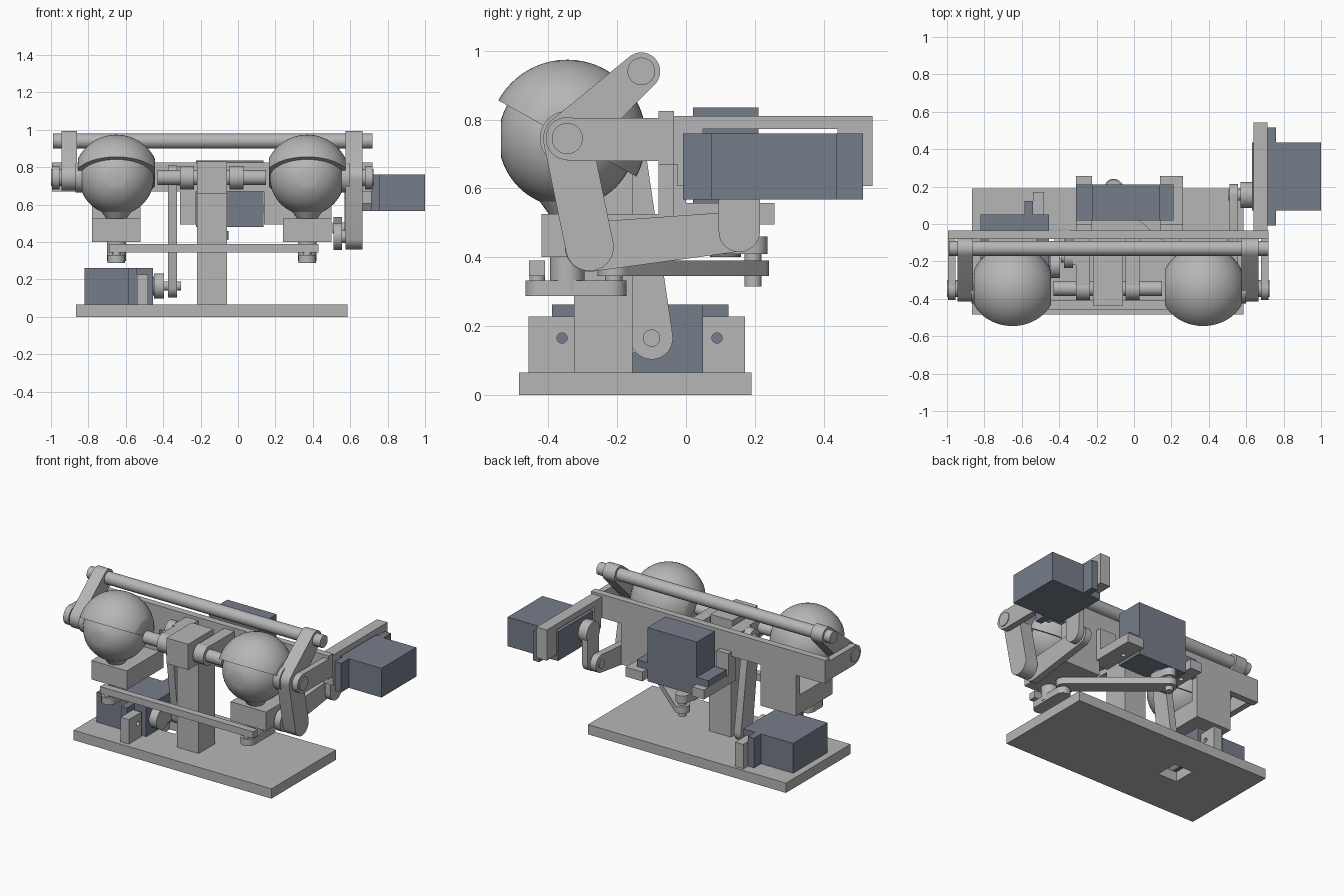
import bpy, bmesh, math
from mathutils import Vector

cube = bpy.data.objects.get("Cube")
if cube:
    bpy.data.objects.remove(cube)


def material(name, rgb):
    m = bpy.data.materials.new(name)
    m.use_nodes = True
    m.diffuse_color = (*rgb, 1)
    m.node_tree.nodes["Principled BSDF"].inputs["Base Color"].default_value = (*rgb, 1)
    return m


GRAY = material("light gray", (0.47, 0.47, 0.47))
BLUE = material("slate blue", (0.18, 0.205, 0.255))


def finish(name, bm, mat, smooth=False):
    bmesh.ops.recalc_face_normals(bm, faces=bm.faces[:])
    mesh = bpy.data.meshes.new(name)
    bm.to_mesh(mesh)
    bm.free()
    mesh.materials.append(mat)
    ob = bpy.data.objects.new(name, mesh)
    bpy.context.collection.objects.link(ob)
    if smooth:
        bpy.ops.object.select_all(action="DESELECT")
        ob.select_set(True)
        bpy.context.view_layer.objects.active = ob
        bpy.ops.object.shade_smooth_by_angle(angle=math.radians(35))
    return ob


def box(name, x, y, z, mat=GRAY):
    bm = bmesh.new()
    bmesh.ops.create_cube(bm, size=1)
    for v in bm.verts:
        v.co = [(a + b) / 2 + c * (b - a) for (a, b), c in zip((x, y, z), v.co)]
    return finish(name, bm, mat)


def link(name, axis, p, q, r, span, r2=None, mat=GRAY, steps=20):
    """Bar with round ends p and q, extruded along an axis; a plain disc if p equals q."""
    p, q, r2 = Vector(p), Vector(q), r2 or r
    d = q - p
    a = math.atan2(d.y, d.x)
    pts = []
    for c, rad, start in ((q, r2, a - math.pi / 2), (p, r, a + math.pi / 2)):
        for i in range(steps + (1 if d.length else 0)):
            t = start + math.pi * i / steps
            pts.append((c.x + rad * math.cos(t), c.y + rad * math.sin(t)))

    def place(u, v, w):
        return (w, u, v) if axis == "x" else (u, v, w)

    bm = bmesh.new()
    face = bm.faces.new([bm.verts.new(place(u, v, span[0])) for u, v in pts])
    new = bmesh.ops.extrude_face_region(bm, geom=[face])["geom"]
    shift = Vector(place(0, 0, span[1] - span[0]))
    bmesh.ops.translate(bm, verts=[g for g in new if isinstance(g, bmesh.types.BMVert)], vec=shift)
    return finish(name, bm, mat, True)


def rod(name, axis, c, r, span, mat=GRAY):
    return link(name, axis, c, c, r, span, mat=mat)


def cut(ob, cutter):
    cutter.hide_render = True
    cutter.hide_set(True)
    m = ob.modifiers.new("cut", "BOOLEAN")
    m.object = cutter
    m.solver = "EXACT"
    bpy.context.view_layer.objects.active = ob
    bpy.ops.object.modifier_apply(modifier=m.name)
    bpy.data.objects.remove(cutter)


def slice_off(bm, co, no):
    """Remove everything on the side the normal points to, and cap the opening."""
    geom = bm.verts[:] + bm.edges[:] + bm.faces[:]
    res = bmesh.ops.bisect_plane(bm, geom=geom, plane_co=co, plane_no=no, clear_outer=True)
    edges = [e for e in res["geom_cut"] if isinstance(e, bmesh.types.BMEdge)]
    bmesh.ops.edgeloop_fill(bm, edges=edges)


PIVOT = (-0.345, 0.745)
LID_BAR = (-0.13, 0.94)
ELBOW = (-0.28, 0.43)

# Base plate with a slot under the lift horn
base = box("base_plate", (-0.865, 0.585), (-0.485, 0.19), (0, 0.065))
cut(base, box("slot_cutter", (-0.48, -0.34), (-0.18, -0.03), (-0.1, 0.2)))

# Central post and its bearing head
box("post", (-0.22, -0.06), (-0.325, -0.155), (0.065, 0.7))
box("post_head", (-0.22, -0.06), (-0.435, -0.17), (0.66, 0.83))

# Tilting frame
box("crossbar", (-0.995, 0.72), (-0.08, -0.035), (0.67, 0.825))
for name, x in (("right_side_arm", (-0.995, -0.955)), ("left_side_arm", (0.68, 0.72)),
                ("right_inner_arm", (-0.31, -0.235)), ("left_inner_arm", (-0.045, 0.03))):
    box(name, x, (-0.345, -0.035), (0.68, 0.805))
    rod(name + "_tip", "x", PIVOT, 0.0625, x)
rod("tilt_axle", "x", PIVOT, 0.04, (-0.43, 0.15))

# Eyes, lids, their supports and steering arms
for side, cx in (("right", -0.65), ("left", 0.37)):
    centre = Vector((cx, *PIVOT))
    bm = bmesh.new()
    bmesh.ops.create_uvsphere(bm, u_segments=48, v_segments=32, radius=0.2)
    bmesh.ops.translate(bm, verts=bm.verts, vec=centre)
    slice_off(bm, centre + Vector((0, -0.193, 0)), (0, -1, 0))
    finish(side + "_eyeball", bm, GRAY, True)

    bm = bmesh.new()
    bmesh.ops.create_uvsphere(bm, u_segments=48, v_segments=32, radius=0.229)
    bmesh.ops.translate(bm, verts=bm.verts, vec=centre)
    slice_off(bm, centre, (0, -0.48, -0.87))
    for s in (-1, 1):
        slice_off(bm, centre + Vector((s * 0.205, 0, 0)), (s, 0, 0))
    finish(side + "_eyelid", bm, GRAY, True)

    bm = bmesh.new()
    bmesh.ops.create_cone(bm, cap_ends=True, segments=32, radius1=0.05, radius2=0.1, depth=0.07)
    bmesh.ops.translate(bm, verts=bm.verts, vec=(cx, PIVOT[0], 0.555))
    finish(side + "_eye_neck", bm, GRAY, True)

    wide = (cx - 0.13, cx + 0.13)
    box(side + "_eye_block", wide, (-0.42, -0.035), (0.4, 0.525))
    box(side + "_eye_riser", wide, (-0.08, -0.035), (0.5, 0.7))
    rod(side + "_yaw_pin", "z", (cx, PIVOT[0]), 0.05, (0.3, 0.42))
    back = -0.22 if side == "left" else -0.345
    link(side + "_steering_arm", "z", (cx, -0.42), (cx, back), 0.047, (0.287, 0.332))
    rod(side + "_steering_pin", "z", (cx, -0.432), 0.023, (0.32, 0.39))
box("steering_bar", (-0.69, 0.43), (-0.456, -0.41), (0.345, 0.39))

# Lid lever: bar, two cranks and the drive elbow
rod("lid_bar", "x", LID_BAR, 0.04, (-0.99, 0.72))
for side, x, inner in (("right", (-0.945, -0.86), (-0.87, -0.8)), ("left", (0.575, 0.665), (0.53, 0.6))):
    link(side + "_lid_crank", "x", PIVOT, LID_BAR, 0.07, x, 0.055)
    rod(side + "_lid_boss", "x", PIVOT, 0.08, inner)
rod("right_lid_axle", "x", PIVOT, 0.045, (-1.0, -0.8))
rod("left_lid_axle", "x", PIVOT, 0.045, (0.53, 0.725))
link("lid_drive_crank", "x", PIVOT, ELBOW, 0.07, (0.575, 0.665))
rod("elbow_pin", "x", ELBOW, 0.035, (0.52, 0.6))
link("lid_drive_link", "x", ELBOW, (0.155, 0.475), 0.072, (0.51, 0.555), 0.058)

# Lid motor on its side bracket
bracket = box("lid_motor_bracket", (0.64, 0.715), (-0.025, 0.542), (0.607, 0.81))
cut(bracket, box("bracket_cutter", (0.5, 0.9), (0.05, 0.44), (0.5, 0.772)))
box("bracket_root", (0.64, 0.715), (-0.08, 0.0), (0.67, 0.81))
box("lid_motor", (0.632, 1.0), (0.073, 0.437), (0.567, 0.76), BLUE)
box("lid_motor_flange", (0.715, 0.76), (-0.008, 0.515), (0.567, 0.76), BLUE)
rod("lid_motor_shaft", "x", (0.155, 0.665), 0.045, (0.6, 0.64), BLUE)
rod("lid_horn_hub", "x", (0.155, 0.665), 0.07, (0.57, 0.632))
link("lid_horn", "x", (0.155, 0.665), (0.155, 0.475), 0.06, (0.57, 0.61))
rod("lid_horn_pin", "x", (0.155, 0.475), 0.03, (0.505, 0.6))

# Steering motor behind the crossbar, with its two shelves
box("steering_motor", (-0.225, 0.135), (0.02, 0.21), (0.48, 0.835), BLUE)
box("steering_motor_flange", (-0.31, 0.212), (0.02, 0.21), (0.557, 0.602), BLUE)
for name, x, hole in (("right", (-0.31, -0.225), -0.27), ("left", (0.14, 0.262), 0.18)):
    shelf = box(name + "_motor_shelf", x, (-0.08, 0.257), (0.495, 0.557))
    cut(shelf, rod("shelf_cutter", "z", (hole, 0.115), 0.015, (0.4, 0.7)))
    box(name + "_shelf_riser", x, (-0.08, -0.0), (0.5, 0.7))
HORN_END = (-0.11, 0.195)
rod("steering_shaft", "z", (-0.11, 0.115), 0.045, (0.4, 0.49), BLUE)
link("steering_horn", "z", (-0.11, 0.115), HORN_END, 0.06, (0.41, 0.46), 0.042)
rod("steering_horn_pin", "z", HORN_END, 0.025, (0.315, 0.45))
link("steering_link", "z", HORN_END, (0.37, -0.21), 0.047, (0.345, 0.39))
rod("steering_link_pin", "z", (0.37, -0.21), 0.025, (0.3, 0.4))

# Lift motor on the base, held by two pillars
box("lift_motor", (-0.82, -0.455), (-0.31, 0.05), (0.065, 0.262), BLUE)
box("lift_motor_flange", (-0.585, -0.54), (-0.39, 0.123), (0.065, 0.262), BLUE)
for name, y, hole in (("front", (-0.457, -0.325), -0.36), ("back", (0.045, 0.172), 0.09)):
    pillar = box(name + "_motor_pillar", (-0.54, -0.48), y, (0.065, 0.227))
    cut(pillar, rod("pillar_cutter", "x", (hole, 0.165), 0.015, (-0.7, -0.4)))
rod("lift_shaft", "x", (-0.22, 0.165), 0.05, (-0.46, -0.43), BLUE)
rod("lift_horn_hub", "x", (-0.22, 0.165), 0.068, (-0.45, -0.395))
link("lift_horn", "x", (-0.22, 0.165), (-0.1, 0.165), 0.055, (-0.425, -0.395), 0.035)
rod("lift_pin", "x", (-0.1, 0.165), 0.025, (-0.42, -0.305))
link("lift_pushrod", "x", (-0.1, 0.165), (-0.18, 0.755), 0.062, (-0.375, -0.325), 0.055)

# Ear on the crossbar that takes the top of the pushrod
box("pushrod_ear", (-0.325, -0.29), (-0.22, -0.05), (0.7, 0.805))
rod("pushrod_top_pin", "x", (-0.18, 0.755), 0.025, (-0.39, -0.3))
